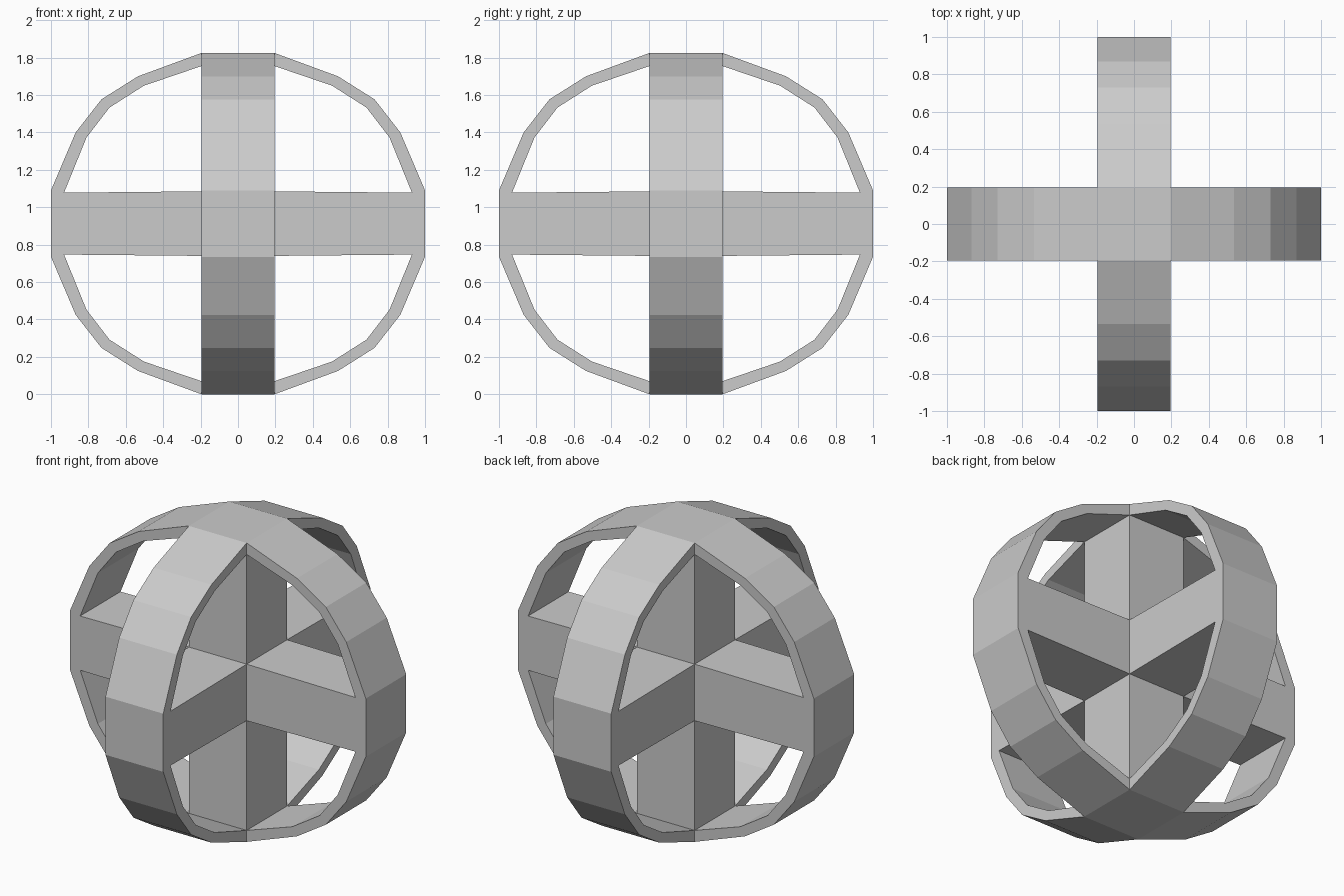
import bpy, bmesh
from math import pi
from mathutils import Matrix, Vector

if "Cube" in bpy.data.objects:
    bpy.data.objects.remove(bpy.data.objects["Cube"])

MID, TOP, W = 0.9125, 1.825, 0.195   # mid height, total height, half band width

# Upper quarter of the rim profile (radius, z), mirrored about mid height
outer = [(W, TOP), (0.535, 1.70), (0.73, 1.577), (0.868, 1.40), (1.0, 1.09)]
inner = [(W, 1.755), (0.503, 1.65), (0.687, 1.533), (0.81, 1.373), (0.93, 1.078)]
hub = (W, 1.085)                     # where the spoke meets the column


def flip(p):
    return (p[0], 2 * MID - p[1])


full_out = outer + [flip(p) for p in reversed(outer)]
full_in = inner + [flip(p) for p in reversed(inner)]
window = inner + [hub, inner[0]]

bm = bmesh.new()


def face(points, turn):
    bm.faces.new([bm.verts.new(turn @ Vector(p)) for p in points])


def strip(path, turn):
    """Faces spanning the band width along a profile path."""
    for a, b in zip(path, path[1:]):
        face([(a[0], -W, a[1]), (a[0], W, a[1]), (b[0], W, b[1]), (b[0], -W, b[1])], turn)


# Four identical arms: half rim, spoke and column wall
for k in range(4):
    turn = Matrix.Rotation(k * pi / 2, 3, 'Z')
    cells = [[full_out[i], full_out[i + 1], full_in[i + 1], full_in[i]] for i in range(9)]
    cells.append([inner[-1], flip(inner[-1]), flip(hub), hub])
    for y in (-W, W):
        for cell in cells:
            face([(x, y, z) for x, z in cell], turn)
    strip(full_out, turn)
    strip(window, turn)
    strip([flip(p) for p in window], turn)

# Column top and bottom caps
for z in (0, TOP):
    face([(-W, -W, z), (W, -W, z), (W, W, z), (-W, W, z)], Matrix.Identity(3))

bmesh.ops.remove_doubles(bm, verts=bm.verts, dist=0.0005)
bmesh.ops.recalc_face_normals(bm, faces=bm.faces)
mesh = bpy.data.meshes.new("crossed_ring_frame")
bm.to_mesh(mesh)
bm.free()
bpy.context.collection.objects.link(bpy.data.objects.new("crossed_ring_frame", mesh))
